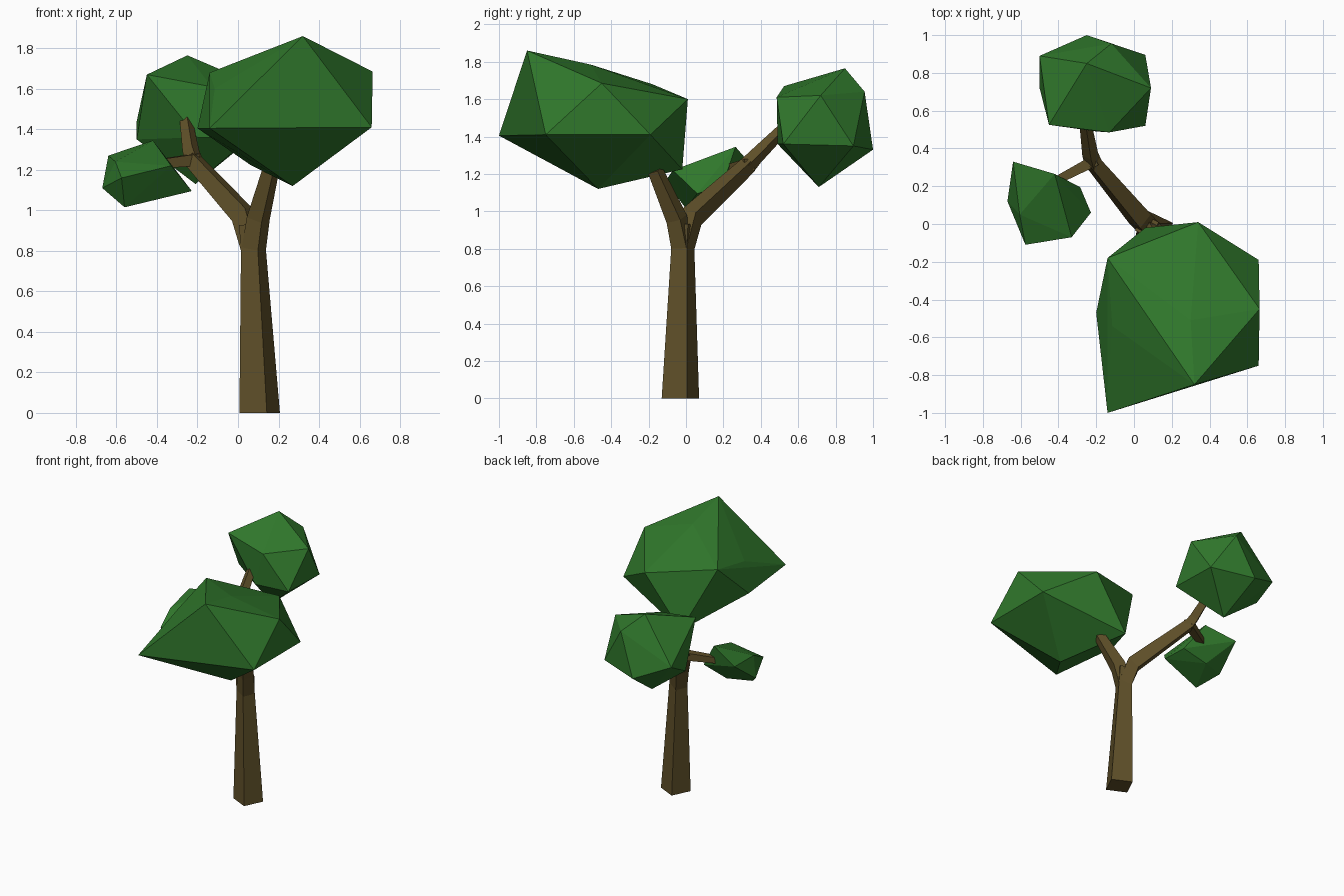
import bpy, bmesh
from mathutils import Vector

if "Cube" in bpy.data.objects:
    bpy.data.objects.remove(bpy.data.objects["Cube"])


def material(name, color):
    m = bpy.data.materials.new(name)
    m.diffuse_color = color
    m.use_nodes = True
    m.node_tree.nodes["Principled BSDF"].inputs["Base Color"].default_value = m.diffuse_color
    return m


bark = material("bark", (0.115, 0.08, 0.022, 1))
leaf = material("leaf", (0.03, 0.19, 0.025, 1))


def finish(name, bm, mat):
    bmesh.ops.recalc_face_normals(bm, faces=bm.faces)
    me = bpy.data.meshes.new(name)
    bm.to_mesh(me)
    bm.free()
    me.materials.append(mat)
    ob = bpy.data.objects.new(name, me)
    bpy.context.collection.objects.link(ob)


def limb(name, nodes, ref=(0.43, 0.9, 0), flat_start=False):
    """Four-sided tapering tube; each node is (x, y, z, side width)."""
    bm = bmesh.new()
    pts = [Vector(n[:3]) for n in nodes]
    rings = []
    for i, p in enumerate(pts):
        d = (pts[min(i + 1, len(pts) - 1)] - pts[max(i - 1, 0)]).normalized()
        if flat_start and i == 0:
            d = Vector((0, 0, 1))
        u = Vector(ref)
        u = (u - d * u.dot(d)).normalized()
        v = d.cross(u)
        h = nodes[i][3] / 2
        rings.append([bm.verts.new(p + u * a * h + v * b * h)
                      for a, b in ((1, 1), (-1, 1), (-1, -1), (1, -1))])
    for r, s in zip(rings, rings[1:]):
        for k in range(4):
            j = (k + 1) % 4
            bm.faces.new((r[k], r[j], s[j], s[k]))
    bm.faces.new(rings[0])
    bm.faces.new(rings[-1])
    finish(name, bm, bark)


def foliage(name, points):
    """Faceted leaf clump: hull around a few corner points."""
    bm = bmesh.new()
    for p in points:
        bm.verts.new(p)
    res = bmesh.ops.convex_hull(bm, input=bm.verts)
    junk = [g for g in res["geom_interior"] if isinstance(g, bmesh.types.BMVert)]
    bmesh.ops.delete(bm, geom=junk, context='VERTS')
    finish(name, bm, leaf)


# Trunk and branches
limb("trunk", [(0.107, -0.03, 0, 0.15), (0.076, -0.017, 0.81, 0.092),
               (0.068, -0.012, 0.93, 0.095)], flat_start=True)
limb("back_branch", [(0.074, -0.015, 0.81, 0.09), (0.03, 0.03, 0.97, 0.095),
                     (-0.225, 0.335, 1.25, 0.068)])
limb("front_branch", [(0.078, -0.019, 0.81, 0.09), (0.1, -0.05, 0.96, 0.085),
                      (0.167, -0.165, 1.22, 0.06)])
limb("upper_twig", [(-0.215, 0.32, 1.235, 0.068), (-0.232, 0.37, 1.29, 0.06),
                    (-0.257, 0.53, 1.45, 0.045)])
limb("side_twig", [(-0.2, 0.34, 1.25, 0.06), (-0.43, 0.22, 1.225, 0.042)],
     ref=(0, 0, 1))

# Leaf clumps
foliage("front_foliage", [
    (0.32, -0.85, 1.86), (0.665, -0.45, 1.685), (0.66, -0.75, 1.41),
    (0.66, -0.19, 1.41), (0.34, 0.01, 1.60), (0.27, -0.47, 1.12),
    (-0.14, -1.0, 1.405), (-0.2, -0.47, 1.405), (-0.115, -0.54, 1.60),
    (-0.14, -0.18, 1.68), (0.30, -0.51, 1.785), (0.06, -0.02, 1.225)])
foliage("back_foliage", [
    (-0.25, 0.85, 1.765), (-0.12, 0.955, 1.64), (0.09, 0.72, 1.62),
    (-0.13, 0.485, 1.61), (-0.45, 0.525, 1.67), (-0.5, 0.89, 1.44),
    (-0.25, 1.0, 1.33), (0.06, 0.895, 1.35), (0.06, 0.52, 1.36),
    (-0.2, 0.49, 1.36), (-0.5, 0.72, 1.35), (-0.21, 0.71, 1.13)])
foliage("side_foliage", [
    (-0.42, 0.265, 1.345), (-0.64, 0.33, 1.27), (-0.575, -0.11, 1.16),
    (-0.228, 0.06, 1.095), (-0.56, 0.0, 1.015), (-0.67, 0.12, 1.11),
    (-0.33, -0.07, 1.22), (-0.605, 0.05, 1.24), (-0.285, 0.195, 1.14),
    (-0.48, 0.2, 1.09)])
